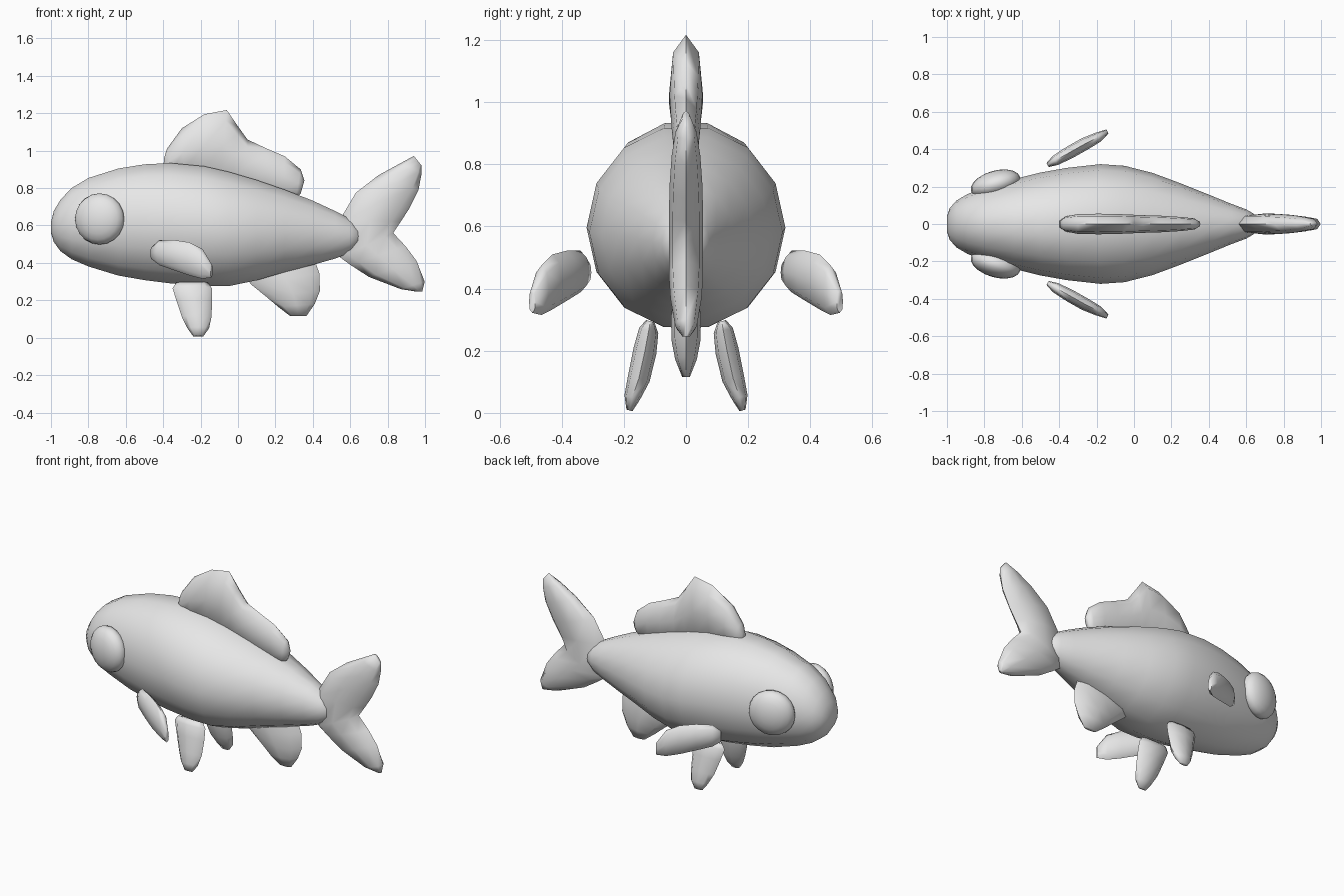
import bpy, bmesh, math
from mathutils import Vector, Matrix

cube = bpy.data.objects.get("Cube")
if cube:
    bpy.data.objects.remove(cube)

grey = bpy.data.materials.new("light grey")
grey.use_nodes = True
grey.diffuse_color = (0.8, 0.8, 0.8, 1)
grey.node_tree.nodes["Principled BSDF"].inputs["Base Color"].default_value = (0.8, 0.8, 0.8, 1)


def finish(name, bm, angle):
    """Turn a bmesh into a smooth shaded grey object."""
    bmesh.ops.recalc_face_normals(bm, faces=bm.faces)
    mesh = bpy.data.meshes.new(name)
    bm.to_mesh(mesh)
    bm.free()
    mesh.materials.append(grey)
    obj = bpy.data.objects.new(name, mesh)
    bpy.context.collection.objects.link(obj)
    bpy.ops.object.select_all(action='DESELECT')
    obj.select_set(True)
    bpy.context.view_layer.objects.active = obj
    bpy.ops.object.shade_smooth_by_angle(angle=math.radians(angle))
    return obj


def loft(name, stations, sides=8, normal=(0, 1, 0), power=1.0, start=0.0, mirror=1, angle=75):
    """Skin oval rings; each station is (edge point, opposite edge point, half thickness)."""
    bm = bmesh.new()
    n = Vector(normal).normalized()
    rings = []
    for a, b, t in stations:
        a, b = Vector(a), Vector(b)
        ring = []
        for i in range(sides):
            u = 2 * math.pi * (i + start) / sides
            s = math.sin(u)
            p = (a + b) / 2 + (b - a) / 2 * math.cos(u) + n * t * math.copysign(abs(s) ** power, s)
            ring.append(bm.verts.new((p.x, p.y * mirror, p.z)))
        rings.append(ring)
    for r, q in zip(rings, rings[1:]):
        for i in range(sides):
            j = (i + 1) % sides
            bm.faces.new((r[i], r[j], q[j], q[i]))
    bm.faces.new(rings[0])
    bm.faces.new(rings[-1])
    return finish(name, bm, angle)


def flat(rows):
    """Stations in the y = 0 plane from (x1, z1, x2, z2, thickness)."""
    return [((x1, 0, z1), (x2, 0, z2), t) for x1, z1, x2, z2, t in rows]


# Body: x, bottom, top, half width
body = [(-1.0, .56, .62, .04), (-.985, .51, .68, .085), (-.95, .46, .74, .125),
        (-.89, .415, .805, .16), (-.8, .375, .86, .195), (-.64, .325, .912, .24),
        (-.5, .30, .935, .275), (-.36, .282, .942, .30), (-.18, .268, .925, .32),
        (-.05, .268, .895, .311), (.1, .30, .85, .273), (.25, .345, .797, .217),
        (.4, .385, .737, .157), (.52, .42, .68, .108), (.6, .452, .638, .078),
        (.64, .485, .60, .055), (.655, .52, .565, .025)]
loft("body", [((x, 0, b), (x, 0, t), w * 1.0) for x, b, t, w in body], 14, start=.5)

# Tail fin, from lower tip to upper tip
loft("tail_fin", flat([
    (.955, .246, .985, .246, .012), (.87, .26, .998, .30, .035), (.7, .325, .955, .41, .05),
    (.6, .39, .895, .49, .055), (.545, .43, .83, .56, .055), (.55, .64, .87, .62, .055),
    (.63, .775, .915, .69, .053), (.75, .868, .965, .79, .046), (.86, .928, .982, .88, .034),
    (.94, .972, .982, .92, .012)]), power=.7)

# Dorsal fin, from front to back
loft("dorsal_fin", flat([
    (-.40, .90, -.395, .96, .018), (-.35, .88, -.38, 1.01, .04), (-.29, .86, -.30, 1.12, .054),
    (-.19, .85, -.18, 1.195, .055), (-.10, .83, -.06, 1.217, .053), (-.03, .82, .0, 1.13, .05),
    (.06, .79, .05, 1.06, .047), (.15, .77, .15, 1.013, .044), (.24, .75, .25, .97, .038),
    (.31, .75, .335, .90, .03), (.335, .77, .355, .84, .015)]), power=.7)

# Anal fin, from root to tip
loft("anal_fin", flat([
    (.03, .34, .40, .44, .035), (.07, .285, .435, .345, .048), (.15, .22, .438, .25, .047),
    (.215, .165, .41, .18, .035), (.28, .115, .365, .115, .012)]), power=.7)

# Paired fins and eyes
pelvic = [(-.33, -.16, .295, .115, .014), (-.35, -.14, .265, .12, .032), (-.33, -.138, .20, .132, .038),
          (-.30, -.142, .11, .152, .036), (-.27, -.155, .05, .173, .026), (-.24, -.185, .008, .182, .01)]
pectoral = [(-.462, .42, .485, .315, .012), (-.42, .388, .522, .34, .028), (-.34, .36, .522, .385, .034),
            (-.26, .333, .51, .43, .034), (-.19, .315, .475, .465, .027), (-.142, .322, .395, .495, .012)]
for side, m in (("right", -1), ("left", 1)):
    # pelvic: x1, x2, z, y, thickness
    loft("pelvic_fin_" + side, [((x1, y, z), (x2, y, z), t) for x1, x2, z, y, t in pelvic],
         normal=(0, .96, .27), power=.8, mirror=m)
    # pectoral: x, bottom, top, y, thickness
    loft("pectoral_fin_" + side, [((x, y, b), (x, y, tz), t) for x, b, tz, y, t in pectoral],
         normal=(-.5, .86, 0), power=.8, mirror=m)
    bm = bmesh.new()
    place = (Matrix.Translation((-.74, .213 * m, .635))
             @ Matrix.Rotation(math.radians(16) * m, 4, 'Z')
             @ Matrix.Diagonal((.137, .137, .072, 1)).to_4x4())
    place = (Matrix.Translation((-.74, .213 * m, .635))
             @ Matrix.Rotation(math.radians(16) * m, 4, 'Z')
             @ Matrix.Diagonal((.137, .072, .137, 1))
             @ Matrix.Rotation(math.pi / 2, 4, 'X'))
    bmesh.ops.create_uvsphere(bm, u_segments=20, v_segments=10, radius=1, matrix=place)
    finish("eye_" + side, bm, 75)
